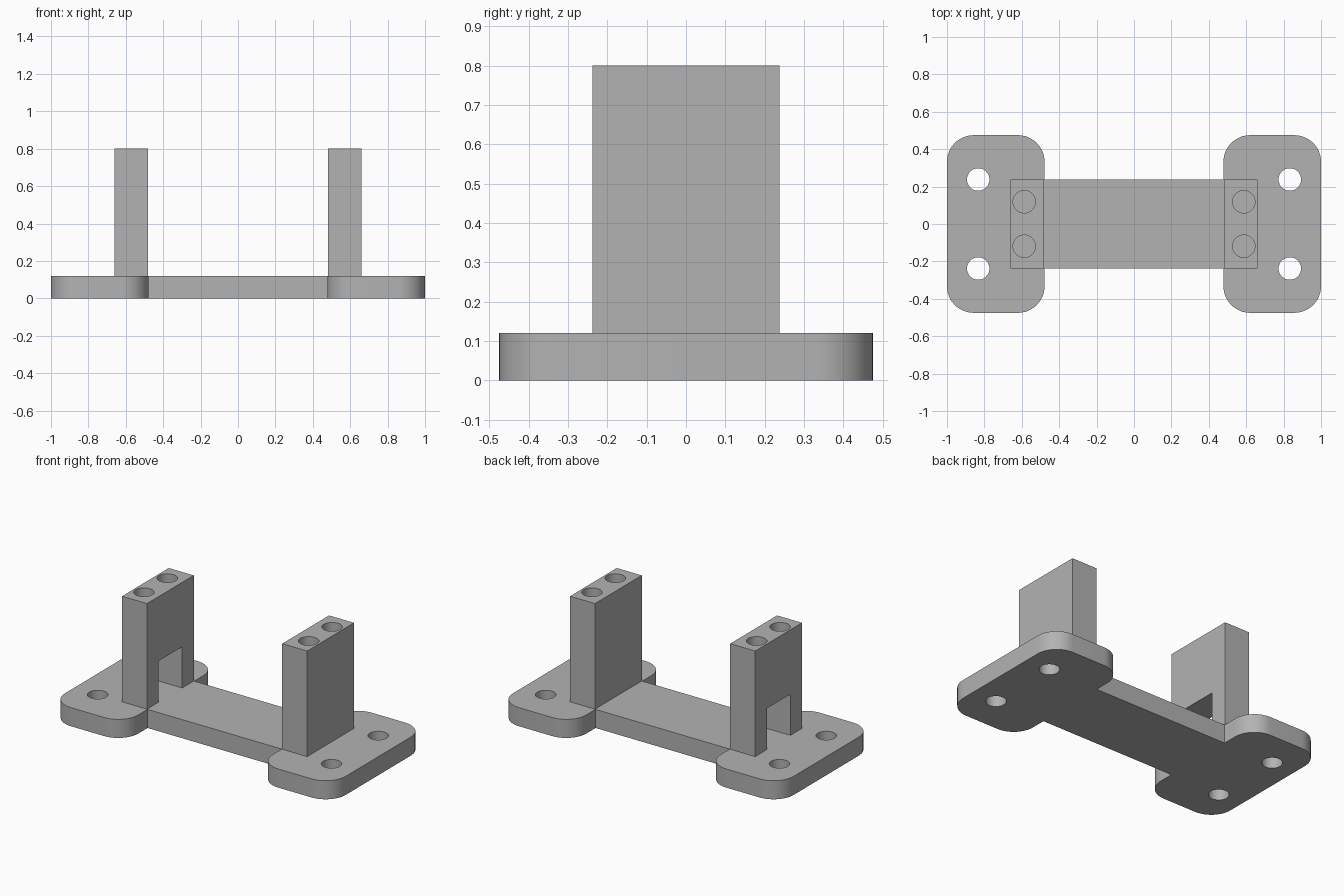
import bpy, bmesh
from mathutils import Matrix

cube = bpy.data.objects.get("Cube")
if cube:
    bpy.data.objects.remove(cube, do_unlink=True)

grey = bpy.data.materials.new("plain grey")
grey.use_nodes = True
colour = (0.45, 0.45, 0.45, 1)
grey.diffuse_color = colour
grey.node_tree.nodes["Principled BSDF"].inputs["Base Color"].default_value = colour

BASE_TOP, POST_TOP = 0.12, 0.8
BAR_HALF = 0.238          # half depth of the bar and posts
PLATE_IN, PLATE_OUT = 0.478, 1.0
POST_IN, POST_OUT = 0.482, 0.66
HOLE_R = 0.06


def add_object(name, bm):
    mesh = bpy.data.meshes.new(name)
    bm.to_mesh(mesh)
    bm.free()
    mesh.materials.append(grey)
    obj = bpy.data.objects.new(name, mesh)
    bpy.context.collection.objects.link(obj)
    return obj


def box(name, x, y, z, corner=0):
    """Box from (min, max) ranges, with optionally rounded upright corners."""
    bm = bmesh.new()
    bmesh.ops.create_cube(bm, size=1)
    for v in bm.verts:
        v.co = [r[0] if c < 0 else r[1] for c, r in zip(v.co, (x, y, z))]
    if corner:
        upright = [e for e in bm.edges
                   if abs(e.verts[0].co.z - e.verts[1].co.z) > 0.01]
        bmesh.ops.bevel(bm, geom=upright, offset=corner, segments=12,
                        profile=0.5, affect='EDGES')
    return add_object(name, bm)


def drill(x, y, z):
    bm = bmesh.new()
    bmesh.ops.create_cone(bm, cap_ends=True, segments=48, radius1=HOLE_R,
                          radius2=HOLE_R, depth=z[1] - z[0],
                          matrix=Matrix.Translation((x, y, sum(z) / 2)))
    return add_object("hole_cutter", bm)


def cut(obj, cutters):
    """Subtract the cutters, bake the result and remove them."""
    for c in cutters:
        c.hide_render = True
        mod = obj.modifiers.new("cut", 'BOOLEAN')
        mod.operation, mod.solver, mod.object = 'DIFFERENCE', 'EXACT', c
    bpy.context.view_layer.update()
    graph = bpy.context.evaluated_depsgraph_get()
    mesh = bpy.data.meshes.new_from_object(obj.evaluated_get(graph))
    obj.modifiers.clear()
    obj.data = mesh
    for c in cutters:
        bpy.data.objects.remove(c, do_unlink=True)


def smooth(obj):
    bpy.ops.object.select_all(action='DESELECT')
    obj.select_set(True)
    bpy.context.view_layer.objects.active = obj
    bpy.ops.object.shade_smooth_by_angle()


def span(side, inner, outer):
    return sorted((side * inner, side * outer))


# Bar joining the two feet
box("connecting_bar", (-PLATE_IN, PLATE_IN), (-BAR_HALF, BAR_HALF), (0, BASE_TOP))

for label, side in (("left", 1), ("right", -1)):
    # Rounded foot with two through holes
    foot = box(label + "_foot", span(side, PLATE_IN, PLATE_OUT),
               (-0.475, 0.475), (0, BASE_TOP), corner=0.143)
    cut(foot, [drill(side * 0.833, y, (-0.1, 0.3)) for y in (-0.238, 0.238)])
    smooth(foot)

    # Upright post with two blind holes in its top
    post = box(label + "_post", span(side, POST_IN, POST_OUT),
               (-BAR_HALF, BAR_HALF), (BASE_TOP, POST_TOP))
    cutters = [drill(side * 0.587, y, (0.46, 0.9)) for y in (-0.119, 0.119)]
    # Passage through the foot of the right post only
    if side < 0:
        cutters.append(box("passage_cutter", span(side, 0.4, 0.75),
                           (-0.12, 0.12), (0, 0.385)))
    cut(post, cutters)
    smooth(post)
